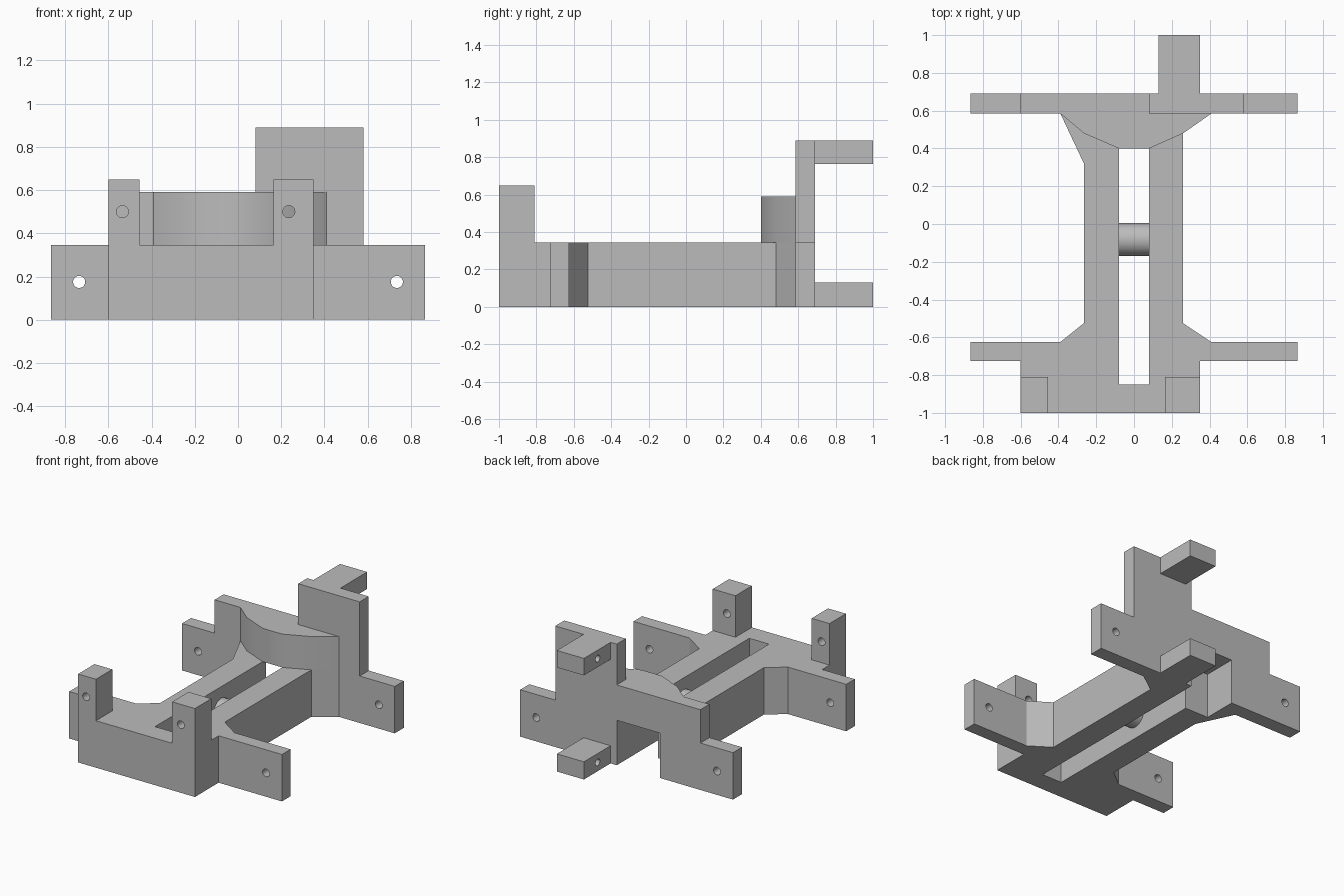
import bpy, bmesh
from math import radians
from mathutils import Matrix, Vector

old = bpy.data.objects.get("Cube")
if old:
    bpy.data.objects.remove(old, do_unlink=True)

grey = bpy.data.materials.new("plain grey")
grey.use_nodes = True
grey.diffuse_color = (0.5, 0.5, 0.5, 1)
grey.node_tree.nodes["Principled BSDF"].inputs["Base Color"].default_value = (0.5, 0.5, 0.5, 1)


def finish(name, bm):
    bmesh.ops.recalc_face_normals(bm, faces=bm.faces)
    mesh = bpy.data.meshes.new(name)
    bm.to_mesh(mesh)
    bm.free()
    mesh.materials.append(grey)
    ob = bpy.data.objects.new(name, mesh)
    bpy.context.collection.objects.link(ob)
    return ob


def extrude(name, points, start, depth):
    """Extrude a closed outline; start and depth are vectors."""
    bm = bmesh.new()
    face = bm.faces.new([bm.verts.new(Vector(p) + Vector(start)) for p in points])
    moved = bmesh.ops.extrude_face_region(bm, geom=[face])["geom"]
    bmesh.ops.translate(bm, vec=depth, verts=[v for v in moved if isinstance(v, bmesh.types.BMVert)])
    return finish(name, bm)


def box(name, x, y, z):
    outline = [(x[0], y[0], 0), (x[1], y[0], 0), (x[1], y[1], 0), (x[0], y[1], 0)]
    return extrude(name, outline, (0, 0, z[0]), (0, 0, z[1] - z[0]))


def rod(name, centre, radius, length, axis):
    bm = bmesh.new()
    turn = Matrix.Rotation(radians(90), 4, "Y" if axis == "X" else "X")
    bmesh.ops.create_cone(bm, cap_ends=True, segments=32, radius1=radius, radius2=radius,
                          depth=length, matrix=Matrix.Translation(centre) @ turn)
    return finish(name, bm)


def smooth(ob):
    bpy.ops.object.select_all(action="DESELECT")
    ob.select_set(True)
    bpy.context.view_layer.objects.active = ob
    bpy.ops.object.shade_smooth_by_angle(angle=radians(30))


def cut(ob, cutters):
    bpy.context.view_layer.objects.active = ob
    for c in cutters:
        c.hide_render = True
        mod = ob.modifiers.new("cut", "BOOLEAN")
        mod.operation, mod.solver, mod.object = "DIFFERENCE", "EXACT", c
        bpy.ops.object.modifier_apply(modifier=mod.name)
        bpy.data.objects.remove(c, do_unlink=True)


DECK = 0.345
HOLE = 0.028

# Lower frame: front block, wings, two rails and the rear wall base
outline = [(-.6, -1), (.35, -1), (.35, -.725), (.865, -.725), (.865, -.625), (.41, -.625),
           (.26, -.525), (.26, .48), (.41, .585), (.865, .585), (.865, .69), (-.865, .69),
           (-.865, .585), (-.39, .585), (-.265, .32), (-.265, -.525), (-.39, -.625),
           (-.865, -.625), (-.865, -.725), (-.6, -.725)]
frame = extrude("lower_frame", [(x, y, 0) for x, y in outline], (0, 0, 0), (0, 0, DECK))
cut(frame, [box("slot_cutter", (-.08, .08), (-.85, .46), (-.1, .5)),
            box("notch_cutter", (-.27, .08), (.44, .8), (-.1, .33))]
    + [rod("wing_hole_cutter", (s * .735, 0, .175), HOLE, 3, "Y") for s in (-1, 1)])
smooth(frame)

# Bowed block above the rails
bow = [(-.39, .585), (-.265, .48), (-.08, .4), (.08, .4), (.26, .48), (.41, .585)]
smooth(extrude("bowed_block", [(x, y, 0) for x, y in bow], (0, 0, DECK), (0, 0, .59 - DECK)))

# Stepped upper part of the rear wall
steps = [(-.6, DECK), (.58, DECK), (.58, .89), (.08, .89), (.08, .59), (-.6, .59)]
extrude("rear_wall", [(x, 0, z) for x, z in steps], (0, .585, 0), (0, .105, 0))

# Rear tabs with blind side holes
for name, low, high in (("lower_tab", 0, .13), ("upper_tab", .765, .89)):
    tab = box(name, (.13, .35), (.69, 1), (low, high))
    cut(tab, [rod("tab_hole_cutter", (.13, .84, (low + high) / 2), .025, .3, "X")])
    smooth(tab)

# Front posts with holes
for name, x, hole in (("right_post", (-.6, -.455), -.535), ("left_post", (.165, .35), .235)):
    post = box(name, x, (-1, -.81), (DECK, .65))
    cut(post, [rod("post_hole_cutter", (hole, -.9, .5), HOLE, 1, "Y")])
    smooth(post)

# Cross rod between the rails
smooth(rod("cross_rod", (0, -.083, .1725), .0875, .16, "X"))
